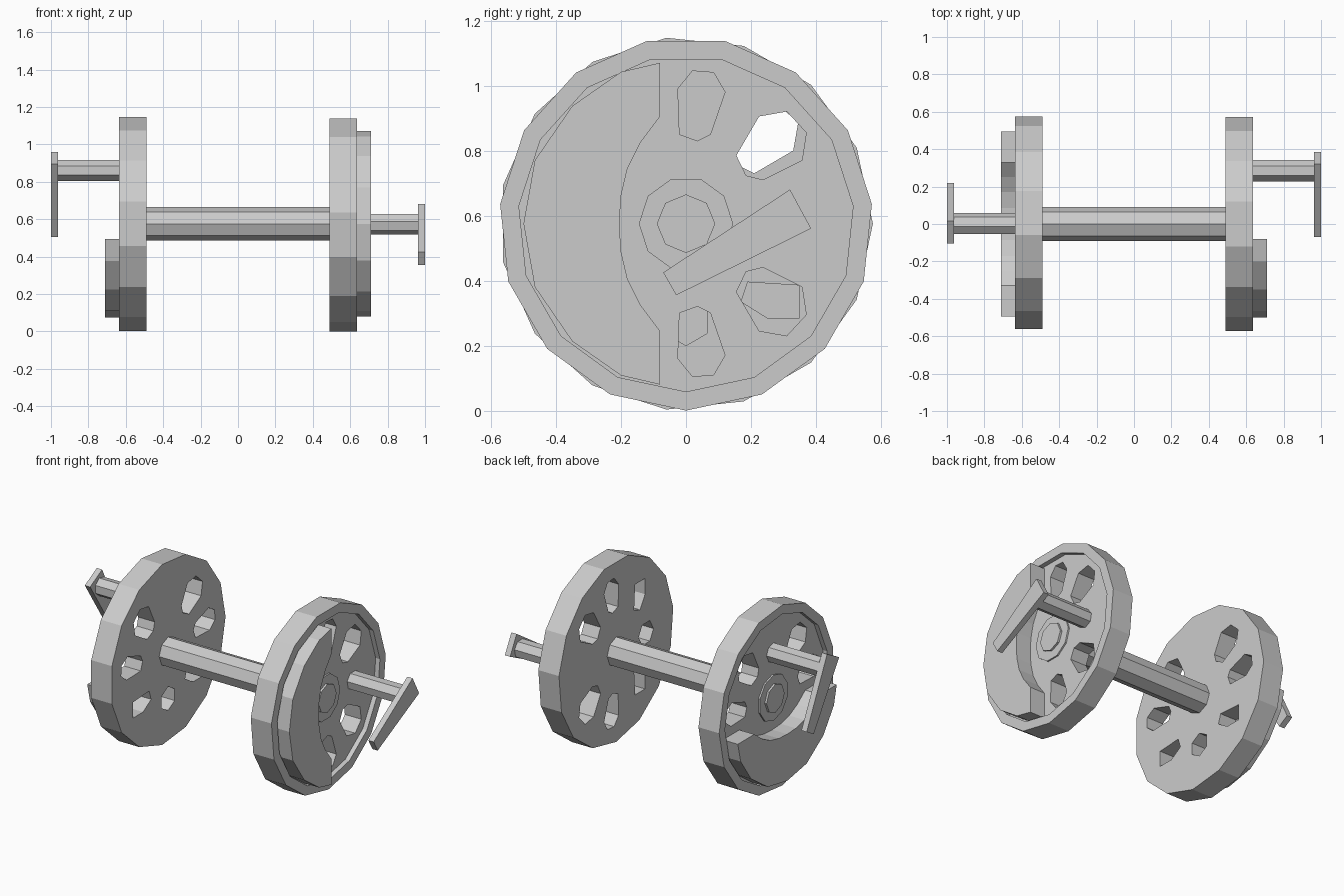
import bpy, bmesh
from math import cos, sin, pi, radians

if "Cube" in bpy.data.objects:
    bpy.data.objects.remove(bpy.data.objects["Cube"])

CZ = 0.575  # axle height


def ngon(n, r, start=-90, cy=0, cz=0):
    return [(cy + r * cos(radians(start) + 2 * pi * i / n),
             cz + r * sin(radians(start) + 2 * pi * i / n)) for i in range(n)]


def prism(name, outlines, x0, x1, side=1):
    """Extrude y/z outlines along x; the left side is mirrored and turned a quarter."""
    bm = bmesh.new()
    for pts in outlines:
        if side < 0:
            pts = [(-v, u) for u, v in pts]
        a = [bm.verts.new((side * x0, u, v + CZ)) for u, v in pts]
        b = [bm.verts.new((side * x1, u, v + CZ)) for u, v in pts]
        bm.faces.new(a)
        bm.faces.new(b[::-1])
        n = len(pts)
        for i in range(n):
            j = (i + 1) % n
            bm.faces.new((a[j], a[i], b[i], b[j]))
    bmesh.ops.recalc_face_normals(bm, faces=bm.faces)
    me = bpy.data.meshes.new(name)
    bm.to_mesh(me)
    bm.free()
    ob = bpy.data.objects.new(name, me)
    bpy.context.collection.objects.link(ob)
    return ob


def cut(ob, cutters):
    for c in cutters:
        m = ob.modifiers.new("cut", 'BOOLEAN')
        m.operation = 'DIFFERENCE'
        m.solver = 'EXACT'
        m.object = c
    dg = bpy.context.evaluated_depsgraph_get()
    me = bpy.data.meshes.new_from_object(ob.evaluated_get(dg))
    ob.modifiers.clear()
    ob.data = me
    for c in cutters:
        bpy.data.objects.remove(c)


def flip(pts):
    return [(u, -v) for u, v in pts]


# Openings in the web: large ones near the crank pin, smaller behind the weight
upper = [(-.025, .415), (.02, .47), (.085, .465), (.12, .405),
         (.075, .275), (.035, .255), (-.02, .275)]
diagonal = [(.155, .21), (.225, .33), (.31, .345), (.37, .28),
            (.357, .195), (.237, .135), (.185, .148)]
behind = [(-.18, .19), (-.24, .17), (-.29, .25), (-.29, .35), (-.19, .35)]
rear = ngon(6, .075, 0, -.30, 0)
holes = [upper, diagonal, behind, flip(upper), flip(diagonal), flip(behind), rear]

# Counterweight: outer arc and shallower inner arc, symmetric halves
half = [(-.08, .495), (-.2, .467), (-.35, .362), (-.465, .195)]
inner = [(-.2, .085), (-.18, .17), (-.14, .25), (-.08, .33)]
weight = half + [(-.5, 0)] + flip(half)[::-1] + flip(inner)[::-1] + [(-.205, 0)] + inner

# Tapered crank arm
arm = [(-.07, -.15), (.32, .105), (.385, -.015), (-.03, -.22)]

for side, tag in ((1, "right"), (-1, "left")):
    wheel = prism("wheel_" + tag, [ngon(15, .575)], .49, .635, side)
    recess = prism("recess_cutter", [ngon(15, .517)], .605, .70, side)
    openings = prism("opening_cutter", holes, .40, .68, side)
    cut(wheel, [recess, openings])
    prism("hub_" + tag, [ngon(10, .145, 0)], .60, .615, side)
    prism("counterweight_" + tag, [weight], .604, .71, side)
    prism("crank_pin_" + tag, [ngon(7, .058, -90, .285, 0)], .55, .97, side)
    prism("crank_arm_" + tag, [arm], .963, 1.0, side)

# Axle running through both wheels
prism("axle", [ngon(8, .09, 0)], -.628, .628)
